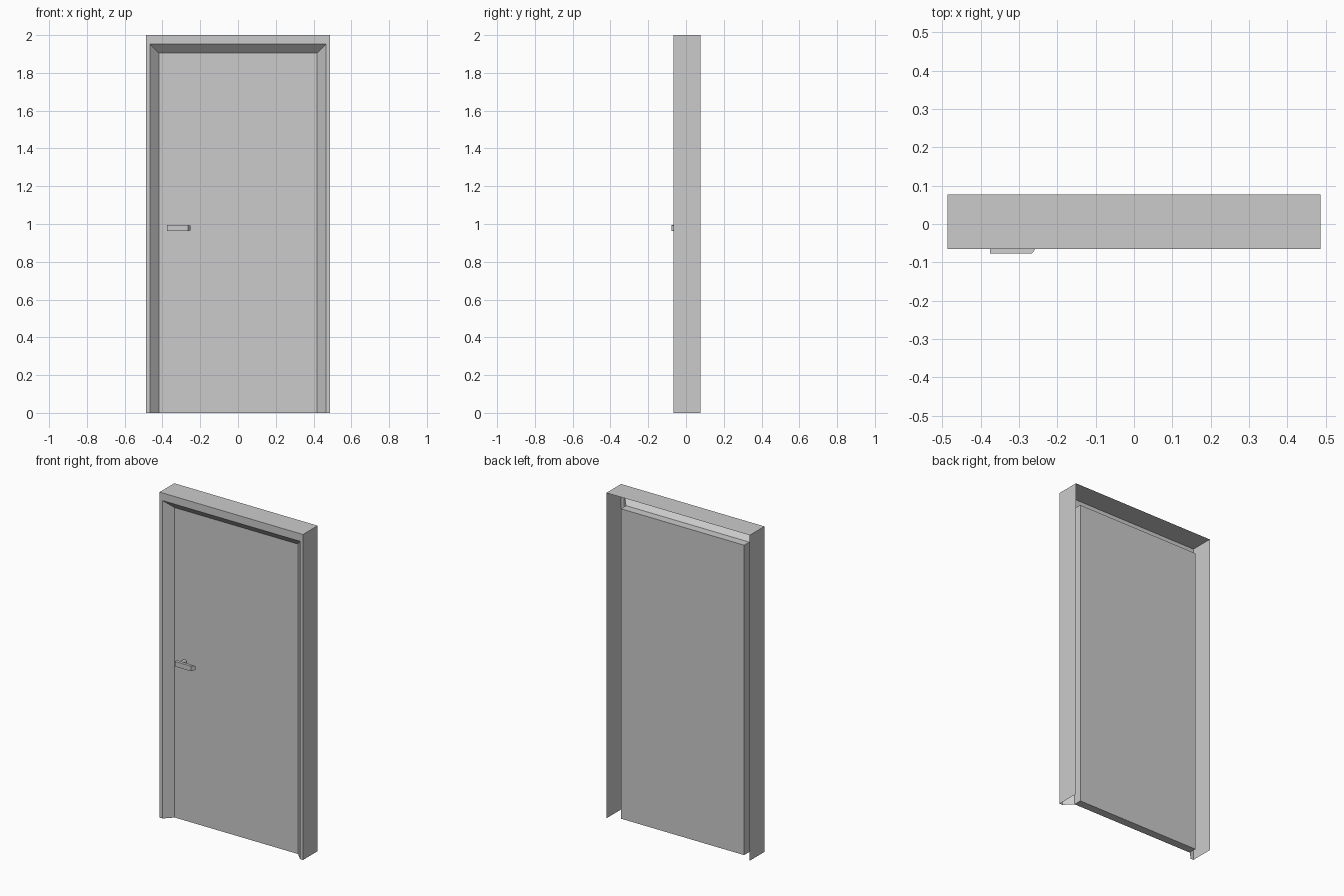
import bpy, math

if "Cube" in bpy.data.objects:
    bpy.data.objects.remove(bpy.data.objects["Cube"])


def make(name, verts, faces):
    mesh = bpy.data.meshes.new(name)
    mesh.from_pydata(verts, [], faces)
    mesh.update()
    ob = bpy.data.objects.new(name, mesh)
    bpy.context.collection.objects.link(ob)
    return ob


def hull_box(name, section, taper=None):
    """Box from four (x, y) points and a z range per point."""
    verts = [(x, y, z0) for x, y, z0, z1 in section] + \
            [(x, y, z1) for x, y, z0, z1 in section]
    faces = [(3, 2, 1, 0), (4, 5, 6, 7)] + \
            [(i, (i + 1) % 4, (i + 1) % 4 + 4, i + 4) for i in range(4)]
    return make(name, verts, faces)


# Frame: open-backed shell, profile (half width, top height, y) mitred round the doorway
profile = [(0.487, 2.0, 0.077), (0.487, 2.0, -0.065),
           (0.467, 1.953, -0.065), (0.419, 1.904, -0.016)]
verts, faces = [], []
for x, z, y in profile:
    verts += [(-x, y, 0), (-x, y, z), (x, y, z), (x, y, 0)]
for r in range(3):
    for c in range(3):
        a = r * 4 + c
        faces.append((a, a + 4, a + 5, a + 1))
make("door_frame", verts, faces)

# Door leaf: closed slab set against the inner edge of the frame
hull_box("door_leaf", [(x, y, 0, 1.904) for x, y in
         ((-0.419, -0.016), (0.419, -0.016), (0.419, 0.034), (-0.419, 0.034))])

# Handle lever with slanted, slightly tapered free end
lo, hi = 0.963, 0.994
hull_box("handle_lever", [(-0.376, -0.077, lo, hi), (-0.266, -0.077, lo, hi),
                          (-0.251, -0.056, lo + 0.003, hi - 0.003),
                          (-0.376, -0.056, lo, hi)])

# Handle stem joining lever to door
bpy.ops.mesh.primitive_cylinder_add(vertices=12, radius=0.012, depth=0.042,
                                    location=(-0.35, -0.036, (lo + hi) / 2),
                                    rotation=(math.pi / 2, 0, 0))
bpy.context.object.name = "handle_stem"
